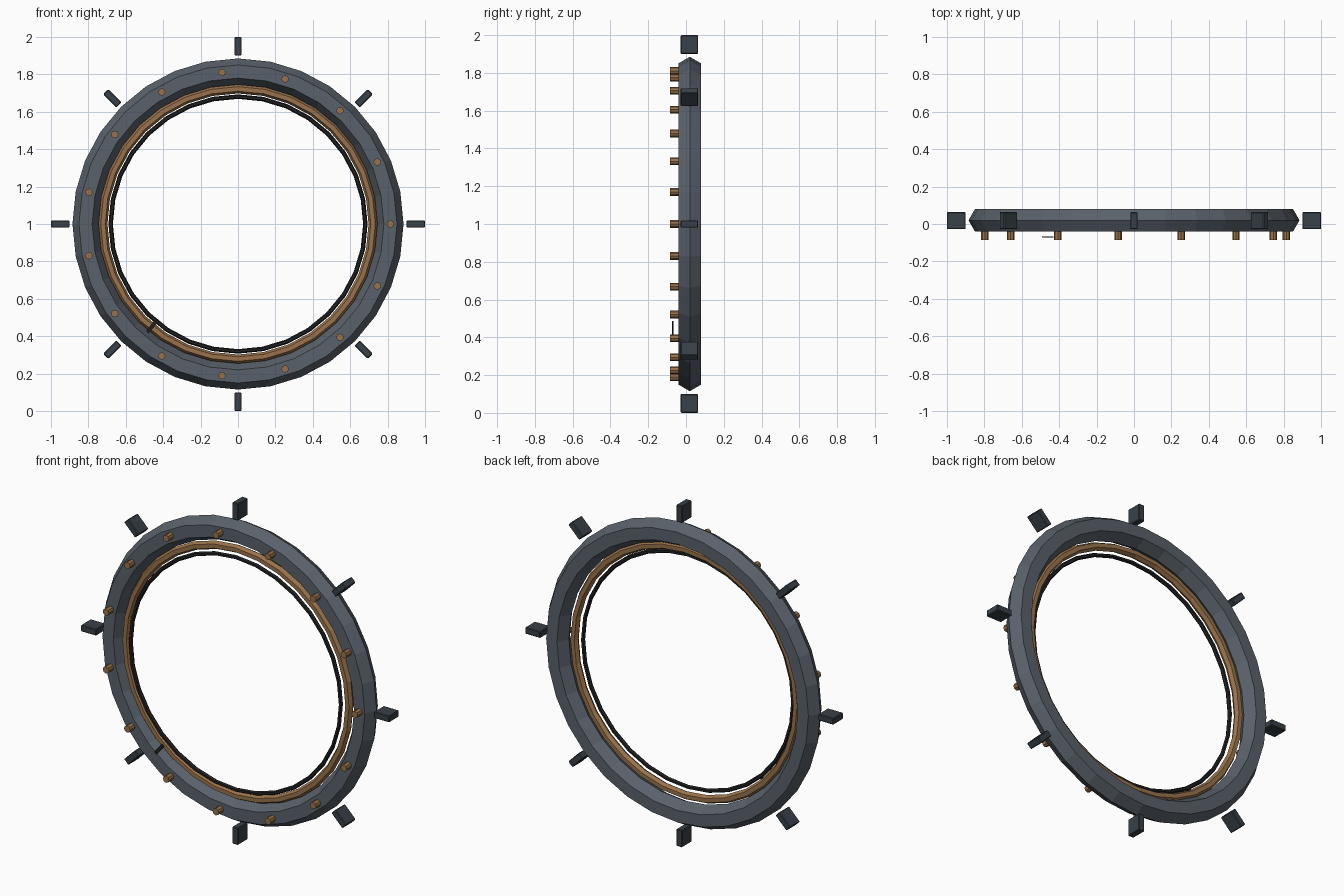
import bpy
from math import pi, sin, cos, radians
from mathutils import Matrix, Vector

if "Cube" in bpy.data.objects:
    bpy.data.objects.remove(bpy.data.objects["Cube"])

CENTRE_Z = 1.0


def material(name, rgb):
    m = bpy.data.materials.new(name)
    m.diffuse_color = (*rgb, 1)
    m.use_nodes = True
    m.node_tree.nodes["Principled BSDF"].inputs["Base Color"].default_value = m.diffuse_color
    return m


steel = material("steel", (0.10, 0.12, 0.145))
dark_steel = material("dark_steel", (0.04, 0.052, 0.065))
bronze = material("bronze", (0.32, 0.17, 0.07))
black = material("black", (0.015, 0.015, 0.015))


def ring(name, major, minor, y, sides, mat):
    bpy.ops.mesh.primitive_torus_add(
        major_radius=major, minor_radius=minor, major_segments=32,
        minor_segments=sides, location=(0, y, CENTRE_Z), rotation=(pi / 2, 0, 0))
    o = bpy.context.object
    o.name = name
    o.data.materials.append(mat)
    bpy.ops.object.shade_flat()
    return o


def radial_block(name, radius, angle, y, size, mat, bevel=0):
    # size = (radial, depth, tangential)
    bpy.ops.mesh.primitive_cube_add(
        size=1, location=(radius * cos(angle), y, CENTRE_Z + radius * sin(angle)),
        rotation=(0, -angle, 0))
    o = bpy.context.object
    o.name = name
    o.data.transform(Matrix.Diagonal(Vector((*size, 1))))
    o.data.materials.append(mat)
    if bevel:
        b = o.modifiers.new("edge", "BEVEL")
        b.width = bevel
        b.segments = 1
    return o


# Concentric rings: hexagonal main ring, bronze liner, thin black inner ring
ring("main_ring", 0.815, 0.07, 0.02, 6, steel)
ring("bronze_liner", 0.722, 0.024, 0.0, 6, bronze)
ring("inner_ring", 0.681, 0.012, -0.02, 6, black)

# Eight outer lugs
for i in range(8):
    radial_block(f"outer_lug_{i + 1}", 0.95, i * pi / 4, 0.018,
                 (0.10, 0.092, 0.038), dark_steel, 0.004)

# Fifteen studs on the front face
for i in range(15):
    a = i * 2 * pi / 15
    bpy.ops.mesh.primitive_cylinder_add(
        vertices=8, radius=0.02, depth=0.05,
        location=(0.815 * cos(a), -0.06, CENTRE_Z + 0.815 * sin(a)),
        rotation=(pi / 2, 0, 0))
    o = bpy.context.object
    o.name = f"stud_{i + 1}"
    o.data.materials.append(bronze)

# Small pointer plate in front of the liner
radial_block("pointer", 0.717, radians(230), -0.07, (0.075, 0.006, 0.02), black)
